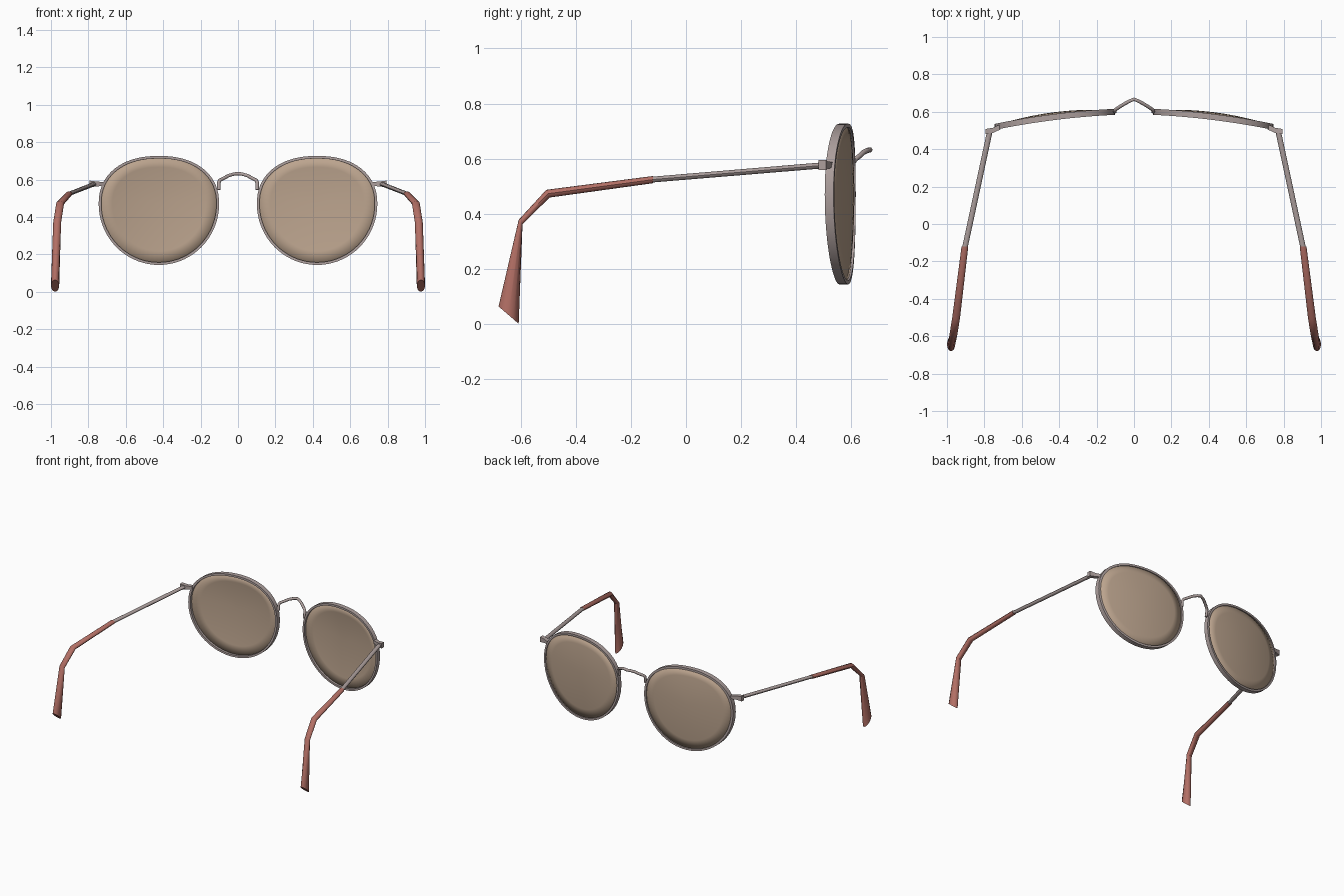
import bpy, bmesh, math
from mathutils import Vector

if "Cube" in bpy.data.objects:
    bpy.data.objects.remove(bpy.data.objects["Cube"])


def material(name, color):
    m = bpy.data.materials.new(name)
    m.diffuse_color = color
    m.use_nodes = True
    m.node_tree.nodes["Principled BSDF"].inputs["Base Color"].default_value = m.diffuse_color
    return m


METAL = material("metal", (0.42, 0.35, 0.34, 1))
RED = material("red_plastic", (0.45, 0.16, 0.13, 1))
TINT = material("tinted_lens", (0.50, 0.37, 0.27, 0.92))


def finish(name, bm, mat, angle=35, mirror=True):
    bmesh.ops.recalc_face_normals(bm, faces=bm.faces)
    me = bpy.data.meshes.new(name)
    bm.to_mesh(me)
    bm.free()
    me.materials.append(mat)
    ob = bpy.data.objects.new(name, me)
    bpy.context.collection.objects.link(ob)
    bpy.context.view_layer.objects.active = ob
    ob.select_set(True)
    bpy.ops.object.shade_smooth_by_angle(angle=math.radians(angle))
    ob.select_set(False)
    if mirror:
        ob.modifiers.new("mirror", 'MIRROR')
    return ob


def bridge_rings(bm, rings, closed=False):
    n = len(rings[0])
    pairs = list(zip(rings, rings[1:])) + ([(rings[-1], rings[0])] if closed else [])
    for a, b in pairs:
        for i in range(n):
            j = (i + 1) % n
            bm.faces.new((a[i], a[j], b[j], b[i]))


# Lens outline: flatter superellipse above, plain ellipse below
CX, CZ, SEG = 0.423, 0.47, 72


def outline(t, inset=0.0):
    c, s = math.cos(t), math.sin(t)
    p, h = (2.25, 0.257) if s > 0 else (2.0, 0.326)
    x = math.copysign(abs(c) ** (2 / p), c) * (0.322 - inset)
    z = math.copysign(abs(s) ** (2 / p), s) * (h - inset)
    return x, z


def wrap_y(dx):
    return 0.572 - 0.125 * dx - 0.12 * dx * dx


# Rims: rectangular section swept round the outline
bm = bmesh.new()
rings = []
for inset, dy in ((0, -0.016), (0, 0.016), (0.014, 0.016), (0.014, -0.016)):
    ring = []
    for k in range(SEG):
        dx, dz = outline(2 * math.pi * k / SEG, inset)
        ring.append(bm.verts.new((CX + dx, wrap_y(dx) + dy, CZ + dz)))
    rings.append(ring)
bridge_rings(bm, rings, closed=True)
finish("rim", bm, METAL)

# Lenses: shallow domes
bm = bmesh.new()
rings = []
for r in (1, 0.8, 0.6, 0.4, 0.2):
    ring = []
    for k in range(SEG):
        dx, dz = outline(2 * math.pi * k / SEG, 0.01)
        dx, dz = dx * r, dz * r
        ring.append(bm.verts.new((CX + dx, wrap_y(dx) + 0.004 + 0.018 * (1 - r * r), CZ + dz)))
    rings.append(ring)
bridge_rings(bm, rings)
mid = bm.verts.new((CX, wrap_y(0) + 0.022, CZ))
for k in range(SEG):
    bm.faces.new((rings[-1][k], rings[-1][(k + 1) % SEG], mid))
lens = finish("lens", bm, TINT)
sol = lens.modifiers.new("thickness", 'SOLIDIFY')
sol.thickness = 0.008
sol.offset = 0


# Arms: elliptical sections given by x, half width, upper and lower (y, z)
def arm(name, sections, mat, sides=12):
    bm = bmesh.new()
    rings = []
    for x, hw, top, low in sections:
        a, b = Vector((x, *top)), Vector((x, *low))
        c, h = (a + b) / 2, (a - b) / 2
        rings.append([bm.verts.new(c + Vector((hw, 0, 0)) * math.cos(t) + h * math.sin(t))
                      for t in (2 * math.pi * i / sides for i in range(sides))])
    bridge_rings(bm, rings)
    bm.faces.new(rings[0])
    bm.faces.new(rings[-1])
    finish(name, bm, mat, 40)


arm("temple", [(0.770, 0.015, (0.50, 0.587), (0.50, 0.565)),
               (0.905, 0.015, (-0.13, 0.534), (-0.13, 0.513))], METAL)
arm("temple_tip", [(0.904, 0.018, (-0.12, 0.537), (-0.12, 0.511)),
                   (0.951, 0.021, (-0.507, 0.487), (-0.495, 0.459)),
                   (0.967, 0.021, (-0.607, 0.378), (-0.593, 0.362)),
                   (0.978, 0.022, (-0.680, 0.064), (-0.607, 0.001))], RED)

# Hinges: small lug joining rim and temple
bm = bmesh.new()
rings = []
for x, y, h in ((0.715, 0.519, 0.010), (0.755, 0.500, 0.013), (0.795, 0.494, 0.018)):
    rings.append([bm.verts.new((x, y + sy * 0.014, 0.577 + sz * h))
                  for sy, sz in ((-1, -1), (1, -1), (1, 1), (-1, 1))])
bridge_rings(bm, rings)
bm.faces.new(rings[0])
bm.faces.new(rings[-1])
finish("hinge", bm, METAL)

# Nose bridge: arched wire turned down against each rim
half = [(0.102, 0.600, 0.545), (0.103, 0.606, 0.585), (0.097, 0.613, 0.597),
        (0.075, 0.628, 0.608), (0.050, 0.643, 0.622), (0.022, 0.658, 0.630)]
path = half + [(0, 0.667, 0.632)] + [(-x, y, z) for x, y, z in reversed(half)]
cu = bpy.data.curves.new("nose_bridge", 'CURVE')
cu.dimensions = '3D'
cu.bevel_depth = 0.0095
cu.bevel_resolution = 2
cu.use_fill_caps = True
sp = cu.splines.new('POLY')
sp.points.add(len(path) - 1)
for pt, co in zip(sp.points, path):
    pt.co = (*co, 1)
cu.materials.append(METAL)
bpy.context.collection.objects.link(bpy.data.objects.new("nose_bridge", cu))
